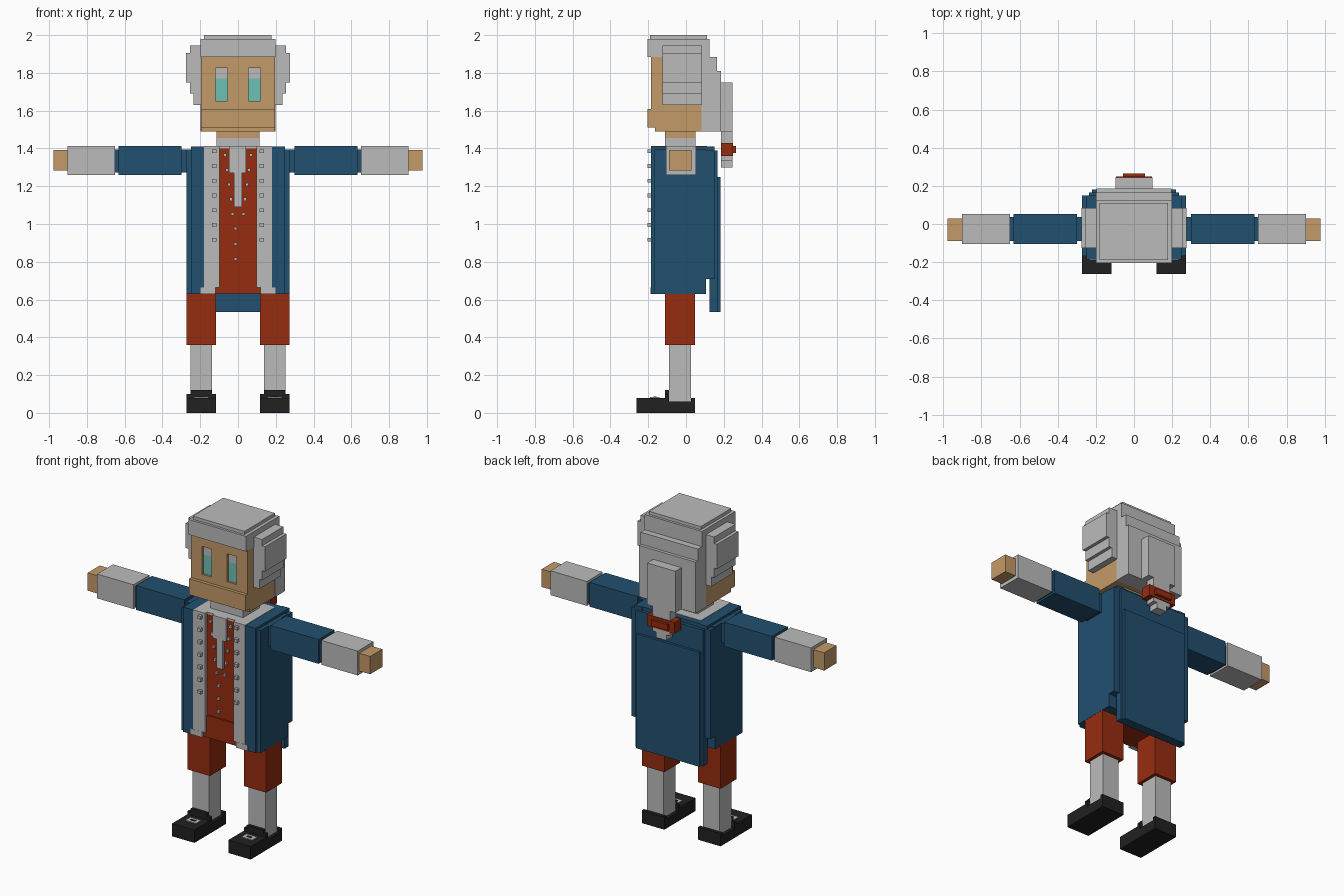
import bpy, bmesh

cube = bpy.data.objects.get("Cube")
if cube:
    bpy.data.objects.remove(cube, do_unlink=True)


def material(name, rgb):
    m = bpy.data.materials.new(name)
    m.use_nodes = True
    m.diffuse_color = (*rgb, 1)
    m.node_tree.nodes["Principled BSDF"].inputs["Base Color"].default_value = (*rgb, 1)
    return m


GREY = material("light grey", (0.50, 0.50, 0.50))
SKIN = material("skin tan", (0.55, 0.325, 0.14))
BLUE = material("navy blue", (0.016, 0.08, 0.163))
RED = material("brick red", (0.31, 0.025, 0.005))
TEAL = material("eye teal", (0.155, 0.53, 0.46))
BLACK = material("shoe black", (0.015, 0.015, 0.015))


def part(name, mat, *boxes, mirror=False):
    """One object from boxes (x0, x1, y0, y1, z0, z1), optionally mirrored across x."""
    bm = bmesh.new()
    if mirror:
        boxes += tuple((-b[1], -b[0], *b[2:]) for b in boxes)
    for x0, x1, y0, y1, z0, z1 in boxes:
        verts = bmesh.ops.create_cube(bm, size=1)["verts"]
        for v in verts:
            v.co = ((x0 + x1) / 2 + v.co.x * (x1 - x0),
                    (y0 + y1) / 2 + v.co.y * (y1 - y0),
                    (z0 + z1) / 2 + v.co.z * (z1 - z0))
    mesh = bpy.data.meshes.new(name)
    bm.to_mesh(mesh)
    bm.free()
    mesh.materials.append(mat)
    ob = bpy.data.objects.new(name, mesh)
    bpy.context.collection.objects.link(ob)
    return ob


# Head: core, with a face layer that leaves two eye sockets
part("head", SKIN, (-0.195, 0.195, -0.165, 0.083, 1.49, 1.89))
part("face", SKIN,
     (-0.195, 0.195, -0.185, -0.165, 1.825, 1.89),
     (-0.195, 0.195, -0.185, -0.165, 1.51, 1.65),
     (-0.055, 0.055, -0.185, -0.165, 1.65, 1.825),
     (-0.195, -0.118, -0.185, -0.165, 1.65, 1.825),
     (0.118, 0.195, -0.185, -0.165, 1.65, 1.825))
part("jaw", SKIN, (-0.195, 0.195, -0.205, -0.185, 1.51, 1.61))
part("eyes", TEAL, (0.055, 0.118, -0.172, -0.164, 1.65, 1.77), mirror=True)
part("eyelids", GREY, (0.055, 0.118, -0.172, -0.164, 1.77, 1.825), mirror=True)

# Hair: cap, stepped back, side curls and ponytail
part("hair_cap", GREY,
     (-0.198, 0.198, -0.205, 0.125, 1.885, 1.98),
     (-0.18, 0.178, -0.19, 0.11, 1.98, 2.0))
part("hair_back", GREY,
     (-0.198, 0.198, 0.083, 0.165, 1.49, 1.885),
     (-0.197, 0.197, 0.165, 0.185, 1.49, 1.81))
part("side_curls", GREY,
     (0.19, 0.235, -0.125, 0.085, 1.63, 1.945),
     (0.235, 0.255, -0.125, 0.085, 1.69, 1.945),
     (0.255, 0.275, -0.125, 0.085, 1.75, 1.905), mirror=True)
part("ponytail", GREY,
     (-0.098, 0.098, 0.185, 0.245, 1.49, 1.75),
     (-0.06, 0.06, 0.185, 0.245, 1.43, 1.49),
     (-0.06, 0.06, 0.185, 0.245, 1.335, 1.36),
     (-0.035, 0.035, 0.185, 0.245, 1.30, 1.335))
part("hair_bow", RED,
     (-0.095, 0.095, 0.185, 0.25, 1.36, 1.43),
     (-0.058, 0.058, 0.25, 0.265, 1.375, 1.412))

# Neck and cravat
part("neck", SKIN, (-0.113, 0.113, -0.11, 0.05, 1.455, 1.49))
part("neck_cloth", GREY, (-0.113, 0.113, -0.11, 0.05, 1.405, 1.455))
part("cravat", GREY,
     (-0.048, 0.043, -0.182, -0.16, 1.27, 1.412),
     (-0.022, 0.02, -0.182, -0.16, 1.09, 1.27))

# Waistcoat, coat collar and coat
part("waistcoat", RED,
     (-0.185, 0.185, -0.165, 0.105, 0.632, 1.40),
     (-0.12, 0.12, -0.172, -0.165, 0.632, 0.77))
part("collar", GREY, (-0.18, 0.18, -0.165, 0.11, 1.40, 1.412))
part("lapels", GREY,
     (0.098, 0.18, -0.186, -0.16, 0.665, 1.412),
     (0.118, 0.198, -0.187, -0.16, 0.63, 0.665), mirror=True)
part("coat_sides", BLUE,
     (0.18, 0.25, -0.185, 0.105, 0.63, 1.41),
     (0.25, 0.273, -0.168, 0.105, 0.63, 1.395),
     (0.20, 0.25, 0.105, 0.15, 0.71, 1.41),
     (0.25, 0.273, 0.105, 0.15, 0.71, 1.39), mirror=True)
part("coat_back", BLUE,
     (-0.20, 0.20, 0.105, 0.145, 0.71, 1.41),
     (-0.235, 0.235, 0.125, 0.166, 0.71, 1.388))
part("coat_tail", BLUE,
     (-0.235, 0.235, 0.125, 0.166, 0.535, 0.71),
     (-0.22, 0.22, 0.166, 0.182, 0.535, 1.25))

# Buttons: two rows on the lapels, two rows converging on the waistcoat
rows = [1.385 - 0.078 * i for i in range(7)]
part("lapel_buttons", GREY,
     *[(0.115, 0.137, -0.205, -0.186, z - 0.01, z + 0.01) for z in rows], mirror=True)
pairs = [(0.068 - 0.01 * i, 1.365 - 0.078 * i) for i in range(5)]
part("waistcoat_buttons", GREY,
     *[(x - 0.008, x + 0.008, -0.178, -0.165, z - 0.008, z + 0.008) for x, z in pairs],
     mirror=True)
part("lower_buttons", GREY,
     *[(-0.02, -0.004, -0.178, -0.165, z - 0.008, z + 0.008) for z in (0.975, 0.895, 0.815)])

# Arms
part("arm_joints", BLUE,
     (0.26, 0.30, -0.09, 0.038, 1.272, 1.395),
     (0.62, 0.66, -0.09, 0.038, 1.272, 1.395), mirror=True)
part("sleeves", BLUE, (0.298, 0.632, -0.105, 0.052, 1.26, 1.412), mirror=True)
part("cuffs", GREY, (0.65, 0.902, -0.105, 0.052, 1.26, 1.412), mirror=True)
part("hands", SKIN, (0.90, 0.978, -0.09, 0.03, 1.282, 1.393), mirror=True)

# Legs and shoes
part("breeches", RED, (0.117, 0.272, -0.11, 0.047, 0.36, 0.631), mirror=True)
part("stockings", GREY, (0.137, 0.252, -0.09, 0.027, 0.06, 0.361), mirror=True)
part("shoes", BLACK,
     (0.117, 0.272, -0.263, 0.047, 0.0, 0.06),
     (0.117, 0.272, -0.263, -0.09, 0.06, 0.08),
     (0.117, 0.272, 0.027, 0.047, 0.06, 0.08),
     (0.117, 0.272, -0.11, -0.09, 0.08, 0.1),
     (0.137, 0.252, -0.11, -0.09, 0.1, 0.12), mirror=True)
part("shoe_buckles", GREY,
     (0.157, 0.232, -0.19, -0.14, 0.078, 0.084), mirror=True)
part("buckle_slots", BLACK,
     (0.178, 0.211, -0.173, -0.157, 0.08, 0.086), mirror=True)
